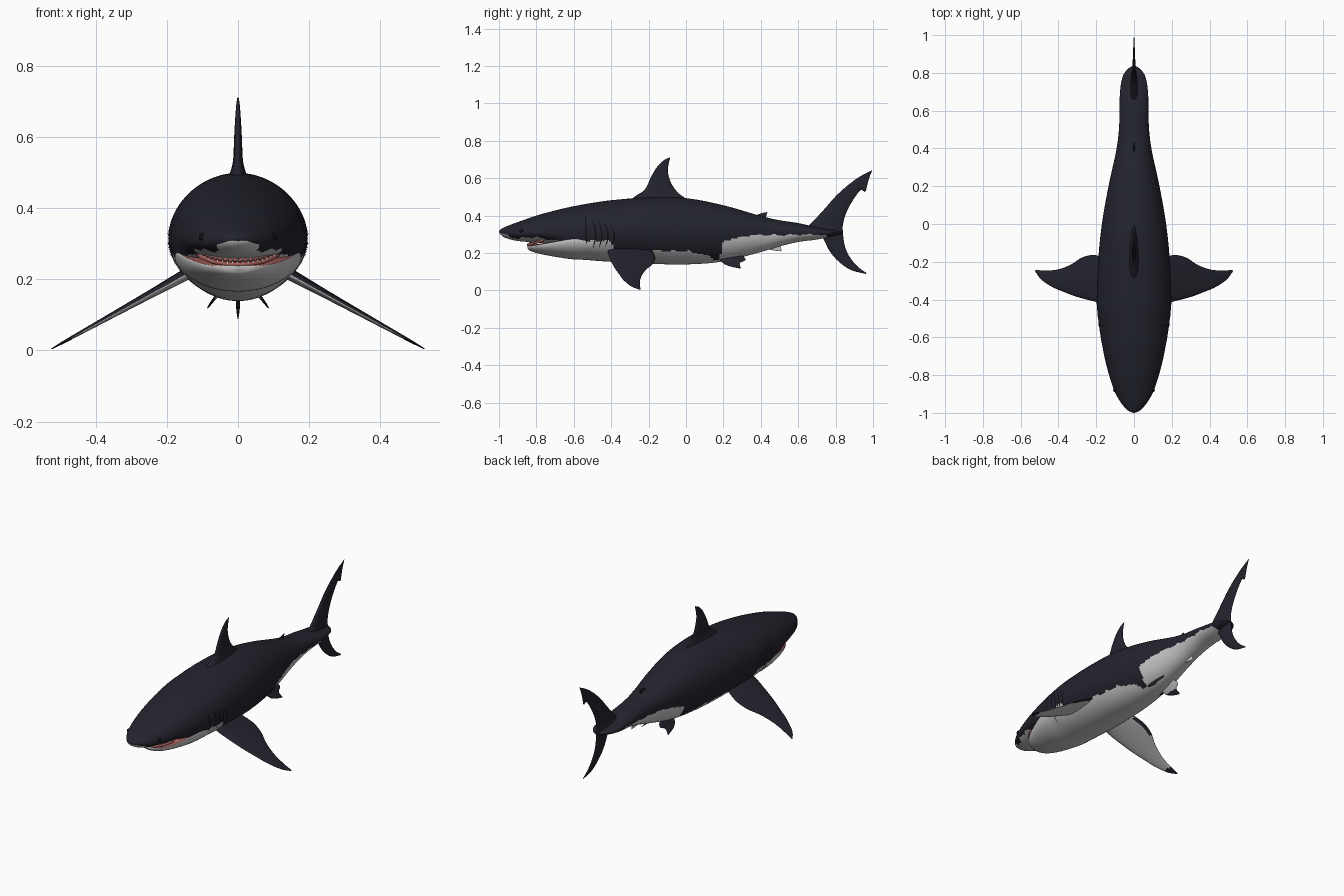
import bpy, bmesh, math
from mathutils import Vector, Matrix

if "Cube" in bpy.data.objects:
    bpy.data.objects.remove(bpy.data.objects["Cube"])


def material(name, rgb):
    m = bpy.data.materials.new(name)
    m.diffuse_color = (*rgb, 1)
    m.use_nodes = True
    m.node_tree.nodes["Principled BSDF"].inputs["Base Color"].default_value = m.diffuse_color
    return m


NAVY = material("dark navy skin", (0.017, 0.017, 0.027))
WHITE = material("pale belly", (0.6, 0.6, 0.6))
RED = material("gum red", (0.36, 0.11, 0.10))
BLACK = material("black", (0.005, 0.005, 0.007))
TOOTH = material("tooth white", (0.75, 0.74, 0.70))


def lerp(table, y, smooth=True):
    """Interpolate rows (y, a, b, ...) at y with a smooth cubic."""
    if y <= table[0][0]:
        return list(table[0][1:])
    if y >= table[-1][0]:
        return list(table[-1][1:])
    i = max(k for k in range(len(table) - 1) if table[k][0] <= y)
    p, q = table[i], table[i + 1]
    h = q[0] - p[0]
    t = (y - p[0]) / h
    out = []
    for c in range(1, len(p)):
        if not smooth:
            out.append(p[c] + (q[c] - p[c]) * t)
            continue
        o, r = table[max(i - 1, 0)], table[min(i + 2, len(table) - 1)]
        m0 = (q[c] - o[c]) / (q[0] - o[0]) * h
        m1 = (r[c] - p[c]) / (r[0] - p[0]) * h
        out.append((2*t**3 - 3*t*t + 1)*p[c] + (t**3 - 2*t*t + t)*m0
                   + (3*t*t - 2*t**3)*q[c] + (t**3 - t*t)*m1)
    return out


def make(name, bm, mats, rule=None, mirror=False):
    bmesh.ops.recalc_face_normals(bm, faces=bm.faces)
    for f in bm.faces:
        f.smooth = True
        if rule:
            f.material_index = rule(f.calc_center_median(), f.normal)
    me = bpy.data.meshes.new(name)
    bm.to_mesh(me)
    bm.free()
    ob = bpy.data.objects.new(name, me)
    bpy.context.collection.objects.link(ob)
    for m in mats:
        me.materials.append(m)
    if mirror:
        ob.modifiers.new("mirror", 'MIRROR')
    return ob


def loft(rings):
    """Closed skin through equal-length rings, capped at both ends."""
    bm = bmesh.new()
    vs = [[bm.verts.new(p) for p in r] for r in rings]
    n = len(vs[0])
    for a, b in zip(vs, vs[1:]):
        for k in range(n):
            bm.faces.new((a[k], a[(k+1) % n], b[(k+1) % n], b[k]))
    bm.faces.new(vs[0])
    bm.faces.new(vs[-1])
    return bm


def hull(table, rings, segs):
    """Loft of split ellipses from rows (y, half width, top, middle, bottom)."""
    y0, y1 = table[0][0], table[-1][0]
    out = []
    for i in range(rings + 1):
        y = (y0 + y1)/2 - (y1 - y0)/2 * math.cos(math.pi * i / rings)
        w, top, mid, bot = lerp(table, y)
        ring = []
        for k in range(segs):
            a = 2 * math.pi * k / segs
            s = math.sin(a)
            ring.append((max(w, .001) * math.cos(a), y, mid + s * ((top - mid) if s > 0 else (mid - bot))))
        out.append(ring)
    return loft(out)


# Body
BODY = [(-1, .003, .317, .315, .312), (-.99, .028, .327, .312, .297), (-.97, .05, .338, .309, .283),
        (-.93, .08, .354, .307, .27), (-.88, .105, .372, .306, .262), (-.8, .132, .40, .307, .256),
        (-.72, .153, .422, .308, .243), (-.66, .165, .437, .309, .205), (-.6, .176, .45, .31, .172),
        (-.5, .19, .468, .312, .16), (-.4, .196, .482, .315, .153), (-.2, .19, .497, .318, .143),
        (0, .17, .493, .32, .139), (.2, .135, .455, .32, .155), (.4, .092, .398, .317, .205),
        (.5, .08, .375, .316, .235), (.6, .076, .36, .314, .259), (.7, .074, .337, .311, .272),
        (.78, .06, .323, .309, .29), (.82, .034, .316, .308, .299), (.84, .004, .31, .308, .305)]
# Height of the dark/pale border along the body
BORDER = [(-1, .31), (-.95, .29), (-.9, .276), (-.85, .285), (-.8, .284), (-.7, .266), (-.57, .24),
          (-.53, .24), (-.51, .268), (-.4, .262), (-.38, .22), (-.25, .205), (-.2, .212), (0, .21),
          (.1, .19), (.16, .163), (.18, .165), (.2, .255), (.25, .278), (.35, .296), (.5, .296),
          (.7, .3), (.75, .29), (.775, .25)]


def body_color(c, n):
    wobble = .004 * math.sin(c.y * 70) + .002 * math.sin(c.y * 163)
    return 1 if c.y < .775 and c.z < lerp(BORDER, c.y, False)[0] + wobble else 0


make("body", hull(BODY, 230, 112), [NAVY, WHITE], body_color)

# Lower jaw, with red mouth floor
JAW = [(-.848, .012, .24, .236, .228), (-.84, .045, .243, .236, .216), (-.82, .075, .245, .238, .206),
       (-.78, .107, .25, .245, .195), (-.7, .142, .264, .259, .18), (-.6, .17, .28, .275, .166),
       (-.5, .18, .28, .275, .166)]
make("lower_jaw", hull(JAW, 50, 64), [WHITE, RED], lambda c, n: int(n.z > .5))

# Gums and teeth along the smile
smile = [(-.112, -.762, .268), (-.098, -.787, .26), (-.07, -.818, .249), (-.036, -.838, .243), (0, -.845, .241),
         (.036, -.838, .243), (.07, -.818, .249), (.098, -.787, .26), (.112, -.762, .268)]
for name, dz, dy in (("lower_gum", 0, 0), ("upper_gum", .013, .015)):
    rings = []
    for j, p in enumerate(smile):
        t = (Vector(smile[min(j+1, 8)]) - Vector(smile[max(j-1, 0)])).normalized()
        side = t.cross(Vector((0, 0, 1))).normalized()
        up = side.cross(t)
        c = Vector(p) + Vector((0, dy, dz))
        rings.append([c + .006 * (side * math.cos(a) + up * math.sin(a))
                      for a in (2 * math.pi * k / 8 for k in range(8))])
    make(name, loft(rings), [RED])
teeth = bmesh.new()
for k in range(21):
    u = k / 20 * 7.98
    j = int(u)
    p = Vector(smile[j]).lerp(Vector(smile[j + 1]), u - j)
    for dz, dy, flip in ((.008, -.002, 0), (.011, .009, math.pi)):
        bmesh.ops.create_cone(teeth, segments=6, radius1=.0035, radius2=0, depth=.012,
                              matrix=Matrix.Translation(p + Vector((0, dy, dz))) @ Matrix.Rotation(flip, 4, 'X'))
make("teeth", teeth, [TOOTH])


def skin_x(y, z):
    w, top, mid, bot = lerp(BODY, y)
    h = top - mid if z > mid else mid - bot
    return w * math.sqrt(max(0, 1 - ((z - mid) / h) ** 2))


# Eyes
eye = bmesh.new()
bmesh.ops.create_uvsphere(eye, u_segments=20, v_segments=12, radius=.011,
                          matrix=Matrix.Translation((skin_x(-.88, .318) - .004, -.88, .318)))
make("eyes", eye, [BLACK], mirror=True)

# Gill slits: thin ribbons on the skin
gills = bmesh.new()
for k in range(5):
    y0, z0, z1 = -.53 + k * .033, .225 + k * .003, .40 - k * .012
    prev = None
    for i in range(17):
        t = i / 16
        z = z0 + (z1 - z0) * t
        y = y0 + .018 * math.sin(math.pi * t) * (k > 0) - .008 * t
        w = .0045 * math.sin(math.pi * (.08 + .84 * t))
        pair = [gills.verts.new((skin_x(y + d, z) + .0025, y + d, z)) for d in (-w, w)]
        if prev:
            gills.faces.new((prev[0], prev[1], pair[1], pair[0]))
        prev = pair
make("gill_slits", gills, [BLACK], mirror=True)


def fin(name, rows, place, normal, mats=(NAVY,), rule=None, mirror=False, steps=40):
    """Lens-section fin; rows are (span, lead y, lead s, trail y, trail s, half thickness)."""
    normal, n, rings = Vector(normal).normalized(), 10, []
    keyed = [(i, *r) for i, r in enumerate(rows)]
    for i in range(steps + 1):
        ly, ls, ty, ts, th = lerp(keyed, i / steps * (len(rows) - 1))
        a, b = place(ly, ls), place(ty, ts)
        ring = []
        for k in range(2 * n):
            ang = math.pi * k / n
            t = (1 - math.cos(ang)) / 2
            ring.append(a.lerp(b, t) + normal * th * math.sin(ang) * (1.25 - .6 * t))
        rings.append(ring)
    return make(name, loft(rings), list(mats), rule, mirror)


def upright(y, s):
    return Vector((0, y, s))


# Upright fins: dorsal, second dorsal, tail lobes, anal
fin("dorsal_fin", [(-.31, .47, .005, .47, .035), (-.27, .505, -.005, .493, .022), (-.22, .54, -.045, .525, .014),
                   (-.185, .61, -.08, .575, .011), (-.155, .66, -.097, .635, .008),
                   (-.12, .695, -.092, .68, .005), (-.088, .711, -.084, .709, .002)], upright, (1, 0, 0))
fin("second_dorsal_fin", [(.34, .39, .455, .365, .008), (.38, .404, .43, .386, .005), (.405, .413, .43, .4, .003),
                          (.428, .418, .435, .417, .001)], upright, (1, 0, 0), steps=16)
fin("upper_tail_lobe", [(.64, .33, .84, .305, .022), (.68, .37, .838, .345, .014), (.74, .435, .853, .405, .011),
                        (.80, .503, .888, .475, .008), (.86, .558, .935, .538, .006), (.885, .577, .958, .527, .005),
                        (.91, .596, .968, .56, .004), (.95, .62, .978, .597, .003),
                        (.993, .642, .995, .64, .001)], upright, (1, 0, 0))
fin("lower_tail_lobe", [(.70, .315, .84, .315, .02), (.735, .275, .842, .275, .013), (.765, .215, .853, .225, .01),
                        (.81, .16, .878, .175, .007), (.88, .11, .917, .128, .005),
                        (.962, .088, .966, .092, .001)], upright, (1, 0, 0))
fin("anal_fin", [(.42, .225, .5, .25, .006), (.45, .217, .505, .236, .004), (.508, .209, .512, .213, .001)],
    upright, (1, 0, 0), [WHITE], steps=12)

# Pectoral fins: dark above, pale below with dark tips
fin("pectoral_fins", [(-.42, .12, -.19, .12, .018), (-.416, .18, -.168, .19, .015), (-.40, .25, -.165, .23, .012),
                      (-.383, .31, -.18, .28, .01), (-.36, .37, -.218, .34, .008), (-.335, .43, -.242, .41, .006),
                      (-.295, .49, -.246, .475, .004), (-.25, .524, -.243, .52, .0015)],
    lambda y, s: Vector((s, y, .2 - (s - .17) * .553)), (.49, 0, .87), [NAVY, WHITE],
    lambda c, n: int(n.z < 0 and c.x < .47 and c.y < -.19), True)

# Pelvic fins
fin("pelvic_fins", [(.17, .185, .29, .195, .008), (.185, .16, .32, .165, .006), (.21, .138, .29, .148, .004),
                    (.25, .125, .288, .135, .003), (.29, .117, .294, .12, .001)],
    lambda y, s: Vector((.065 + (.147 - s) * .75, y, s)), (.8, 0, .6), [NAVY, WHITE],
    lambda c, n: int(n.z < 0 and c.z > .145), True, 24)
